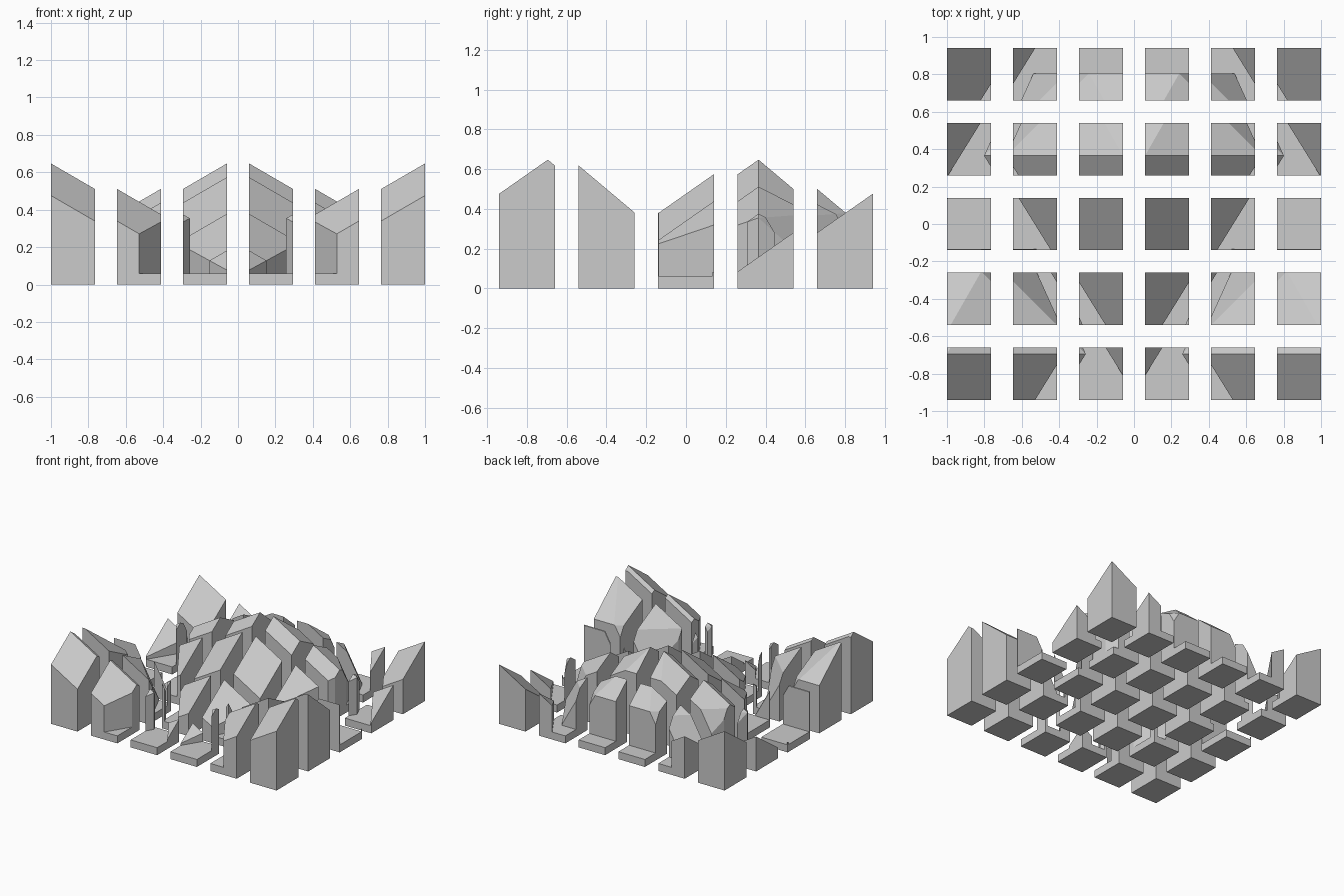
import bpy, bmesh

if "Cube" in bpy.data.objects:
    bpy.data.objects.remove(bpy.data.objects["Cube"])

W, D = 0.2345, 0.28          # tile footprint
PX, PY = 0.3531, 0.40        # tile pitch after being pulled apart
FLOOR = 0.06


def make_object(name, bm):
    bmesh.ops.recalc_face_normals(bm, faces=bm.faces)
    mesh = bpy.data.meshes.new(name)
    bm.to_mesh(mesh)
    bm.free()
    ob = bpy.data.objects.new(name, mesh)
    bpy.context.collection.objects.link(ob)
    return ob


def box(name, x0, x1, y0, y1, z0, z1):
    bm = bmesh.new()
    bmesh.ops.create_cube(bm, size=1)
    for v in bm.verts:
        v.co = (x1 if v.co.x > 0 else x0, y1 if v.co.y > 0 else y0, z1 if v.co.z > 0 else z0)
    return make_object(name, bm)


def gem(cx, cy):
    """Faceted pointed scale: convex hull of its outline and roof points."""
    roof = [(0, 0, 0.647), (0, -0.815, 0.077)]
    for s in (-1, 1):
        roof += [(s * 0.505, 0, 0.354), (s * 0.183, 0.32, 0.378), (s * 0.36, 0.32, 0.066)]
    base = [(0, -0.815, -0.05)]
    for s in (-1, 1):
        base += [(s * 0.505, 0, -0.05), (s * 0.36, 0.32, -0.05)]
    bm = bmesh.new()
    for x, y, z in roof + base:
        bm.verts.new((cx + x, cy + y, z))
    bmesh.ops.convex_hull(bm, input=bm.verts)
    bmesh.ops.dissolve_limit(bm, angle_limit=0.01, verts=bm.verts, edges=bm.edges)
    return make_object("gem_cutter", bm)


def boolean(ob, other, op):
    m = ob.modifiers.new("bool", "BOOLEAN")
    m.operation, m.solver, m.object = op, "EXACT", other


def bake(ob):
    dg = bpy.context.evaluated_depsgraph_get()
    mesh = bpy.data.meshes.new_from_object(ob.evaluated_get(dg))
    ob.modifiers.clear()
    ob.data = mesh


# Continuous relief: floor slab with staggered faceted scales
relief = box("relief", -2, 2, -2.5, 2.5, -0.1, FLOOR)
helpers = [gem(x, y) for x, y in
           ((-3 * W, -0.455), (3 * W, -0.455), (0, 0.245), (-3 * W, 0.945), (3 * W, 0.945))]
for g in helpers:
    boolean(relief, g, "UNION")
bake(relief)

# Cut the relief into a 6 x 5 set of tiles and spread them apart
tiles = []
for i in range(6):
    for j in range(5):
        u, v = (i - 3) * W, (j - 2.5) * D
        t = box(f"tile_{i + 1}_{j + 1}", u, u + W, v, v + D, 0, 1)
        boolean(t, relief, "INTERSECT")
        tiles.append((t, (i - 2.5) * (PX - W), (j - 2) * (PY - D)))
for t, dx, dy in tiles:
    bake(t)
for t, dx, dy in tiles:
    t.location = (dx, dy, 0)

for h in helpers + [relief]:
    bpy.data.objects.remove(h)
